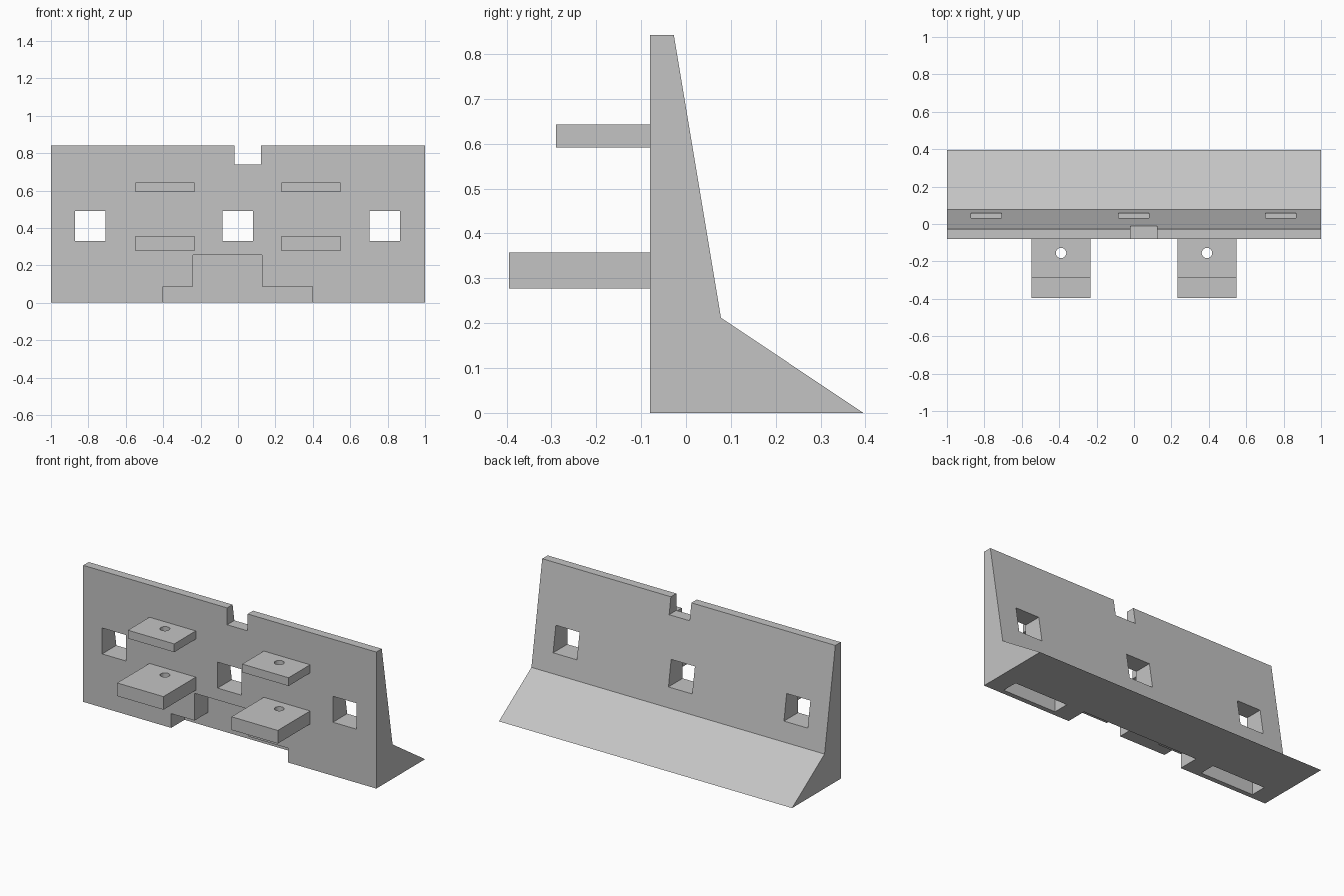
import bpy, bmesh
from mathutils import Vector

if "Cube" in bpy.data.objects:
    bpy.data.objects.remove(bpy.data.objects["Cube"], do_unlink=True)

concrete = bpy.data.materials.new("concrete_grey")
concrete.use_nodes = True
concrete.diffuse_color = (0.55, 0.55, 0.55, 1)
concrete.node_tree.nodes["Principled BSDF"].inputs["Base Color"].default_value = (0.55, 0.55, 0.55, 1)


def finish(name, bm):
    bmesh.ops.recalc_face_normals(bm, faces=bm.faces)
    mesh = bpy.data.meshes.new(name)
    bm.to_mesh(mesh)
    bm.free()
    mesh.materials.append(concrete)
    obj = bpy.data.objects.new(name, mesh)
    bpy.context.scene.collection.objects.link(obj)
    return obj


def prism(name, points, sweep):
    """Extrude a closed outline along a vector."""
    bm = bmesh.new()
    face = bm.faces.new([bm.verts.new(p) for p in points])
    new = bmesh.ops.extrude_face_region(bm, geom=[face])["geom"]
    bmesh.ops.translate(bm, verts=[v for v in new if isinstance(v, bmesh.types.BMVert)], vec=Vector(sweep))
    return finish(name, bm)


def box(name, x, y, z):
    outline = [(x[0], y[0], z[0]), (x[1], y[0], z[0]), (x[1], y[1], z[0]), (x[0], y[1], z[0])]
    return prism(name, outline, (0, 0, z[1] - z[0]))


def cut(obj, cutters):
    for c in cutters:
        c.hide_render = True
        mod = obj.modifiers.new("cut", "BOOLEAN")
        mod.operation = "DIFFERENCE"
        mod.solver = "EXACT"
        mod.object = c
    graph = bpy.context.evaluated_depsgraph_get()
    mesh = bpy.data.meshes.new_from_object(obj.evaluated_get(graph))
    obj.modifiers.clear()
    obj.data = mesh
    for c in cutters:
        bpy.data.objects.remove(c, do_unlink=True)


# Wall with sloped back and flared toe
FRONT, TOP = -0.08, 0.842
profile = [(FRONT, 0), (0.395, 0), (0.078, 0.212), (-0.027, TOP), (FRONT, TOP)]
wall = prism("barrier_wall", [(-1, y, z) for y, z in profile], (2, 0, 0))

# Three square windows and the notch in the top edge
cutters = [box("window_cutter", (x - 0.081, x + 0.081), (-0.5, 0.5), (0.33, 0.49))
           for x in (-0.79, -0.002, 0.785)]
cutters.append(box("notch_cutter", (-0.018, 0.122), (-0.5, 0.5), (0.738, 1)))

# Stepped recess along the bottom of the front
step = [(-0.4, -0.1), (0.398, -0.1), (0.398, 0.088), (0.128, 0.088),
        (0.128, 0.256), (-0.24, 0.256), (-0.24, 0.088), (-0.4, 0.088)]
cutters.append(prism("recess_cutter", [(x, -0.2, z) for x, z in step], (0, 0.25, 0)))

# Two slots in the underside
for side in (-1, 1):
    cutters.append(box("slot_cutter", sorted((side * 0.52, side * 0.885)), (-0.05, 0.05), (-0.1, 0.09)))
cut(wall, cutters)

# Upper and lower shelves on each side, each with a round pin hole
for side, label in ((-1, "right"), (1, "left")):
    for level, reach, z in (("upper", -0.29, (0.592, 0.643)), ("lower", -0.395, (0.277, 0.358))):
        shelf = box(level + "_shelf_" + label, sorted((side * 0.232, side * 0.548)), (reach, FRONT), z)
        bm = bmesh.new()
        bmesh.ops.create_cone(bm, cap_ends=True, segments=24, radius1=0.028, radius2=0.028, depth=0.4)
        bmesh.ops.translate(bm, verts=bm.verts, vec=(side * 0.39, -0.155, sum(z) / 2))
        cut(shelf, [finish("pin_hole_cutter", bm)])
